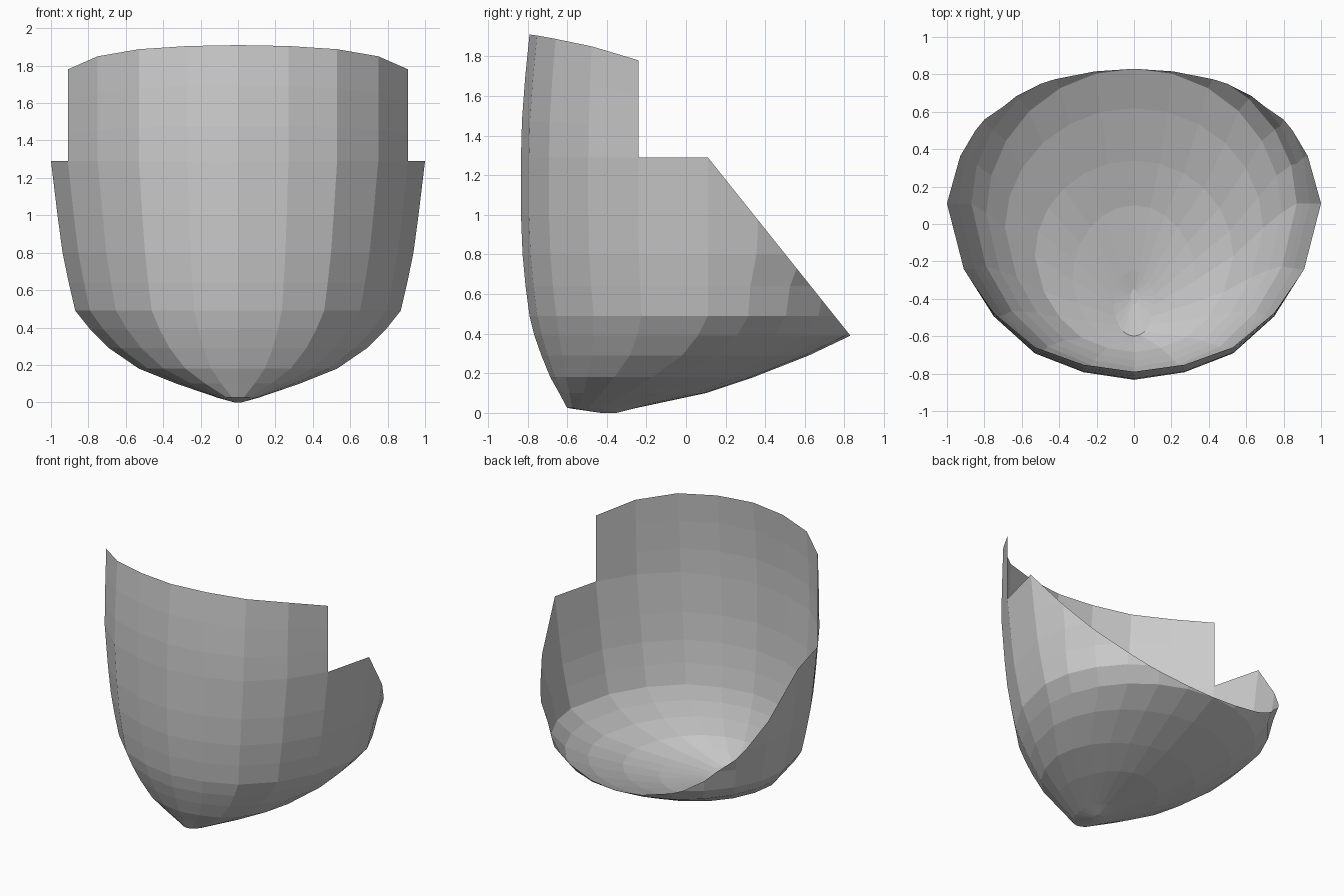
import bpy, bmesh
from math import sin, cos, pi
from mathutils import Vector

if "Cube" in bpy.data.objects:
    bpy.data.objects.remove(bpy.data.objects["Cube"])

# half outline of the front wall seen from above: (sideways, forwards) fractions
FRONT = [(0, 1), (.27, .957), (.53, .85), (.75, .64), (.91, .372), (1, 0)]
BACK = [(cos(a), sin(a)) for a in (pi / 12 * k for k in range(1, 7))]

# bowl levels: z, front y, half width, y of widest point, back y
LEVELS = [
    (0.00, -.43, .02, -.40, -.35),
    (0.025, -.60, .11, -.43, -.25),
    (0.10, -.64, .33, -.30, .10),
    (0.18, -.685, .53, -.17, .34),
    (0.29, -.73, .69, -.02, .62),
    (0.39, -.765, .79, .06, .83),
    (0.49, -.79, .87, .11, .90),
    (0.64, -.81, .905, .11, .94),
    (0.80, -.825, .938, .11, 1.06),
    (1.00, -.833, .965, .11, 1.10),
    (1.29, -.833, 1.0, .11, 1.10),
]


def mirrored(half):
    """Close a right-hand half outline into a full ring."""
    return half + [Vector((-p.x, p.y, p.z)) for p in half[-2:0:-1]]


def ring(z, front, width, mid, back):
    half = [Vector((width * u, mid - (mid - front) * v, z)) for u, v in FRONT]
    half += [Vector((width * u, mid + (back - mid) * v, z)) for u, v in BACK]
    half[-1].x = 0
    return mirrored(half)


def loft(bm, rows, closed):
    rows = [[bm.verts.new(p) for p in row] for row in rows]
    for a, b in zip(rows, rows[1:]):
        n = len(a)
        for i in range(n if closed else n - 1):
            j = (i + 1) % n
            bm.faces.new((a[i], a[j], b[j], b[i]))
    return rows


bm = bmesh.new()

# rounded bowl, cut open by the slanted rear rim
rows = loft(bm, [ring(*level) for level in LEVELS], True)
bm.faces.new(list(reversed(rows[0])))
bmesh.ops.bisect_plane(bm, geom=bm.verts[:] + bm.edges[:] + bm.faces[:],
                       plane_co=(0, .11, 1.29), plane_no=(0, .90, .72),
                       dist=1e-4, clear_outer=True)

# raised front wall with a gently arched top edge, stepped in at both sides
TOP = [1.91, 1.905, 1.888, 1.85, 1.78]
wall = []
for t, front in ((0, -.833), (.3, -.828), (.65, -.812), (1, -.79)):
    half = []
    for (u, v), top in zip(FRONT[:5], TOP):
        base_y = .11 - .943 * v
        y = -.24 + (base_y + .24) * (front + .24) / (-.833 + .24)
        half.append(Vector((u, y, 1.29 + (top - 1.29) * t)))
    wall.append([Vector((-p.x, p.y, p.z)) for p in half[:0:-1]] + half)
loft(bm, wall, False)

bmesh.ops.remove_doubles(bm, verts=bm.verts[:], dist=.004)
bmesh.ops.recalc_face_normals(bm, faces=bm.faces[:])
mesh = bpy.data.meshes.new("open_shell")
bm.to_mesh(mesh)
bm.free()
bpy.context.collection.objects.link(bpy.data.objects.new("open_shell", mesh))
